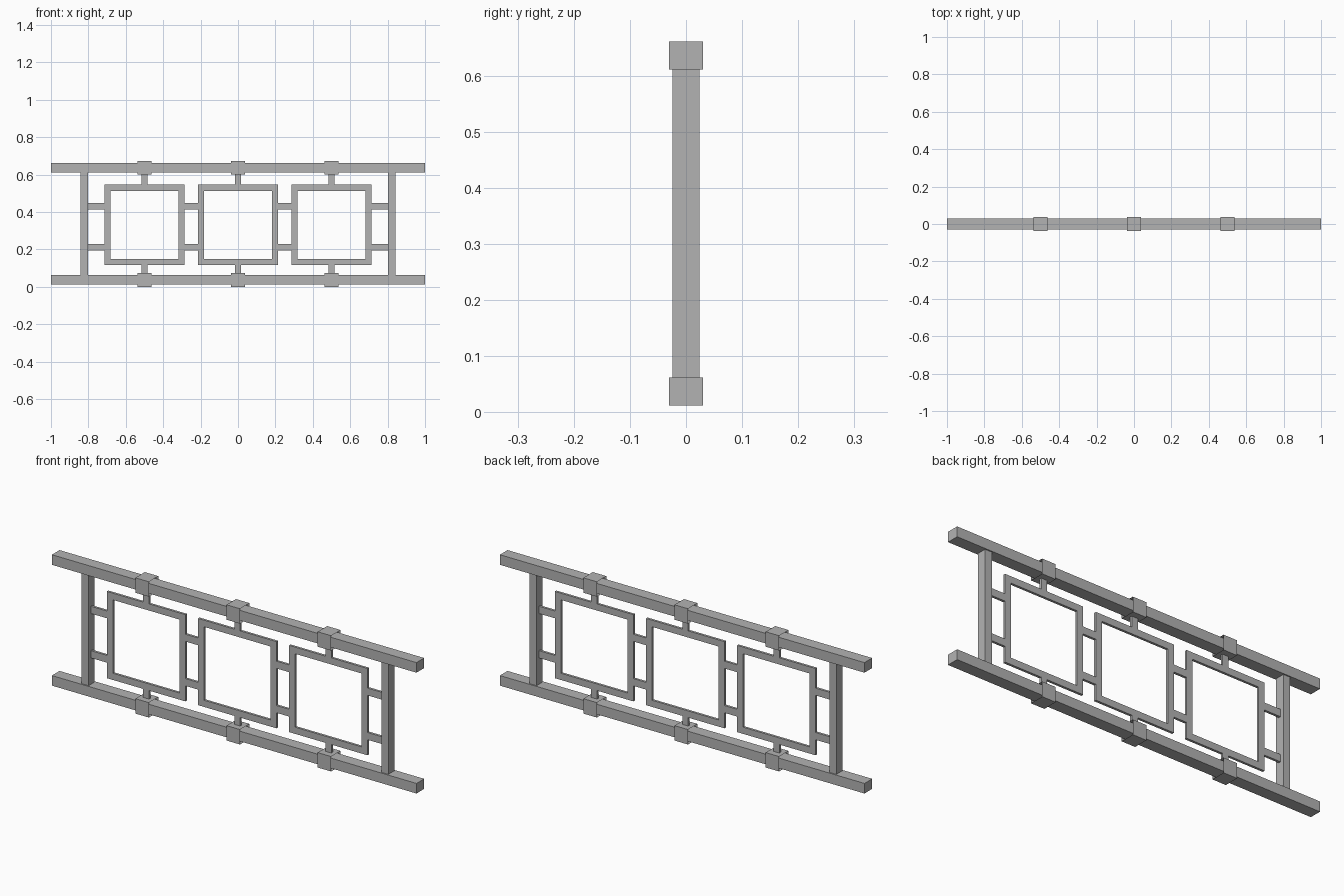
import bpy
import bmesh
from mathutils import Matrix

cube = bpy.data.objects.get("Cube")
if cube:
    bpy.data.objects.remove(cube, do_unlink=True)

# One plain metal colour for the whole railing
metal = bpy.data.materials.new("grey_metal")
metal.use_nodes = True
colour = (0.45, 0.45, 0.45, 1)
metal.diffuse_color = colour
metal.node_tree.nodes["Principled BSDF"].inputs["Base Color"].default_value = colour


def make_object(name, bm):
    mesh = bpy.data.meshes.new(name)
    bm.to_mesh(mesh)
    bm.free()
    mesh.materials.append(metal)
    obj = bpy.data.objects.new(name, mesh)
    bpy.context.collection.objects.link(obj)
    return obj


def add_box(bm, x0, x1, depth, z0, z1):
    """Box between two x and two z values, centred on y."""
    scale = Matrix.Diagonal((x1 - x0, depth, z1 - z0, 1))
    place = Matrix.Translation(((x0 + x1) / 2, 0, (z0 + z1) / 2))
    return bmesh.ops.create_cube(bm, size=1, matrix=place @ scale)["verts"]


def box(name, *size):
    bm = bmesh.new()
    add_box(bm, *size)
    return make_object(name, bm)


def sleeve(name, x, z):
    """Square collar around a rail, open where the rail passes through."""
    bm = bmesh.new()
    add_box(bm, x - 0.037, x + 0.037, 0.074, z - 0.037, z + 0.037)
    ends = [f for f in bm.faces if abs(f.normal.x) > 0.9]
    bmesh.ops.delete(bm, geom=ends, context="FACES_ONLY")
    return make_object(name, bm)


def square_frame(name, x, z, outer, inner, depth):
    """Square ring with a constant bar width."""
    bm = bmesh.new()
    rings = []
    for y in (-depth / 2, depth / 2):
        for r in (outer, inner):
            rings.append([bm.verts.new((x + sx * r, y, z + sz * r))
                          for sx, sz in ((-1, -1), (1, -1), (1, 1), (-1, 1))])
    for a, b in ((0, 1), (1, 3), (3, 2), (2, 0)):
        for i in range(4):
            j = (i + 1) % 4
            bm.faces.new((rings[a][i], rings[a][j], rings[b][j], rings[b][i]))
    bmesh.ops.recalc_face_normals(bm, faces=bm.faces)
    return make_object(name, bm)


CENTRES = (-0.5, 0, 0.5)
RAILS = {"bottom": 0.037, "top": 0.636}
MID, OUTER, INNER = 0.331, 0.215, 0.182
THIN = 0.012
POST = 0.822

# Horizontal rails with their collars
for level, z in RAILS.items():
    box(level + "_rail", -1, 1, 0.06, z - 0.025, z + 0.025)
    for x in CENTRES:
        sleeve(level + "_collar", x, z)

# End posts
for side, x in (("right", -POST), ("left", POST)):
    box(side + "_post", x - 0.019, x + 0.019, 0.048, 0.062, 0.611)

# Square frames with stubs up and down to the rails
for x in CENTRES:
    square_frame("square_frame", x, MID, OUTER, INNER, THIN)
    box("upper_stub", x - 0.016, x + 0.016, THIN, MID + OUTER, 0.611)
    box("lower_stub", x - 0.016, x + 0.016, THIN, 0.062, MID - OUTER)

# Short bars linking the frames to each other and to the posts
starts = [-POST + 0.019] + [x + OUTER for x in CENTRES]
stops = [x - OUTER for x in CENTRES] + [POST - 0.019]
for z in (0.211, 0.431):
    for start, stop in zip(starts, stops):
        box("link_bar", start, stop, THIN, z - 0.018, z + 0.018)
